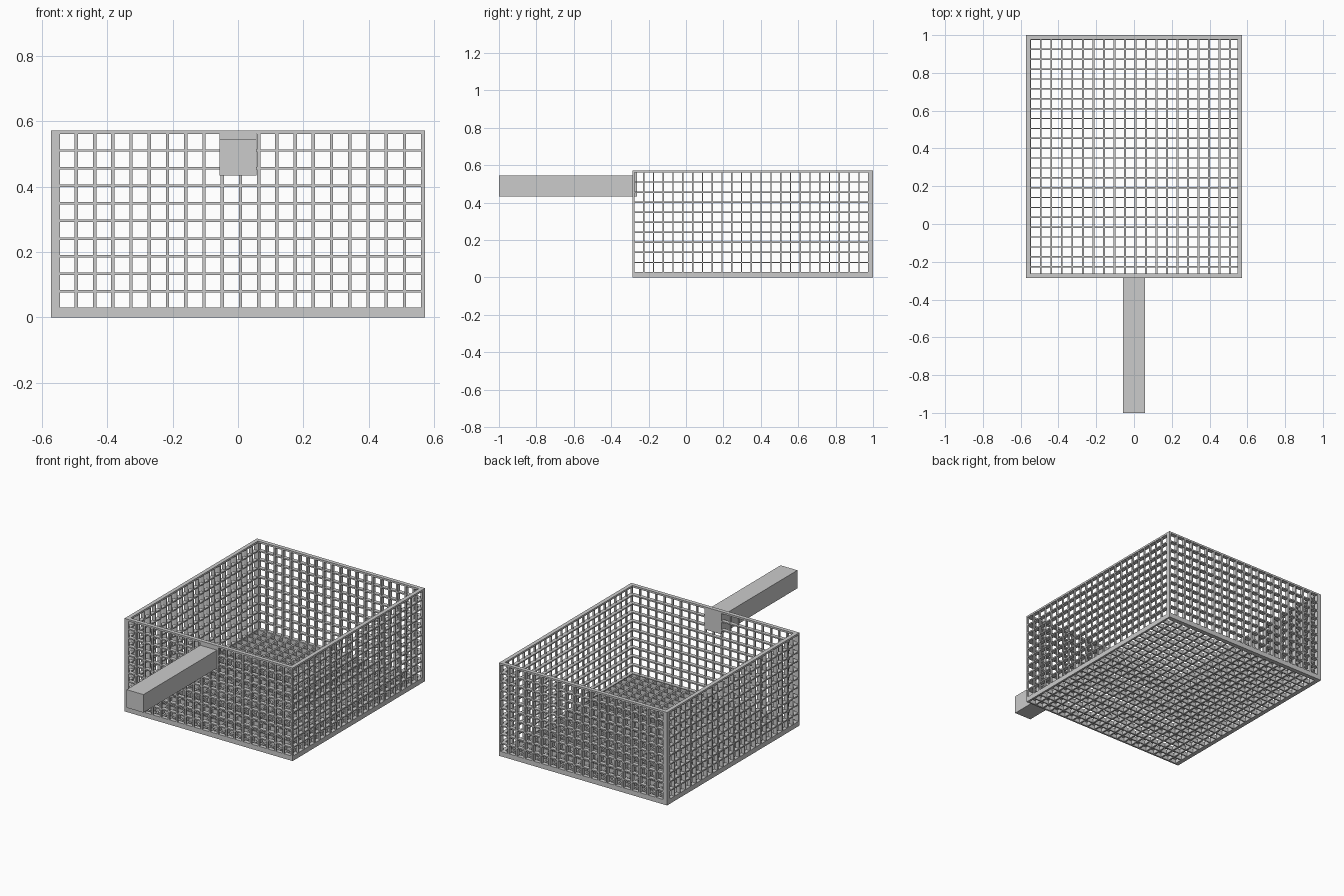
import bpy, bmesh

if "Cube" in bpy.data.objects:
    bpy.data.objects.remove(bpy.data.objects["Cube"])

# Overall sizes
X0, X1 = -0.5714, 0.5714
Y0, Y1 = -0.2857, 1.0
Z0, Z1 = 0.0, 0.5714
T = 0.0245                     # wall thickness
HW, HZ0, HZ1 = 0.0571, 0.433, 0.544   # handle half width, bottom, top


def slots(start, pitch, size, count):
    return [(start + i * pitch, start + i * pitch + size) for i in range(count)]


SX = slots(-0.5445, 0.0557, 0.0456, 20)
SY = slots(-0.2750, 0.0523, 0.0456, 24)
SZ = slots(0.0297, 0.0538, 0.0462, 10)


def in_slot(v, s):
    return any(a < v < b for a, b in s)


def grid_lines(lo, hi, s, extra):
    vals = [lo, hi, *extra]
    for a, b in s:
        vals += [a, b]
    return sorted({round(v, 5) for v in vals})


LX = grid_lines(X0, X1, SX, [X0 + T, X1 - T, -HW, HW])
LY = grid_lines(Y0, Y1, SY, [Y0 + T, Y1 - T])
LZ = grid_lines(Z0, Z1, SZ, [T, HZ0])


def centres(lines, s):
    mids = [(a + b) / 2 for a, b in zip(lines, lines[1:])]
    return [(m, in_slot(m, s)) for m in mids]


CX, CY, CZ = centres(LX, SX), centres(LY, SY), centres(LZ, SZ)


def solid(i, j, k):
    """Open box pierced by square slots along all three axes."""
    if not (0 <= i < len(CX) and 0 <= j < len(CY) and 0 <= k < len(CZ)):
        return False
    (x, hx), (y, hy), (z, hz) = CX[i], CY[j], CZ[k]
    # solid mounting pad where the handle meets the front wall
    if abs(x) < HW and y < Y0 + T and z > HZ0:
        return True
    floor = z < T
    wall = x < X0 + T or x > X1 - T or y < Y0 + T or y > Y1 - T
    if not (floor or wall):
        return False
    if (hx and hz) or (hy and hz):
        return False
    return not (floor and hx and hy)


# Mesh basket: skin the boundary between solid and empty cells
bm = bmesh.new()
cache = {}


def vert(i, j, k):
    if (i, j, k) not in cache:
        cache[i, j, k] = bm.verts.new((LX[i], LY[j], LZ[k]))
    return cache[i, j, k]


SIDES = {
    (1, 0, 0): [(1, 0, 0), (1, 1, 0), (1, 1, 1), (1, 0, 1)],
    (-1, 0, 0): [(0, 0, 0), (0, 0, 1), (0, 1, 1), (0, 1, 0)],
    (0, 1, 0): [(0, 1, 0), (0, 1, 1), (1, 1, 1), (1, 1, 0)],
    (0, -1, 0): [(0, 0, 0), (1, 0, 0), (1, 0, 1), (0, 0, 1)],
    (0, 0, 1): [(0, 0, 1), (1, 0, 1), (1, 1, 1), (0, 1, 1)],
    (0, 0, -1): [(0, 0, 0), (0, 1, 0), (1, 1, 0), (1, 0, 0)],
}
cells = {(i, j, k) for i in range(len(CX)) for j in range(len(CY))
         for k in range(len(CZ)) if solid(i, j, k)}
for i, j, k in cells:
    for (a, b, c), quad in SIDES.items():
        if (i + a, j + b, k + c) not in cells:
            bm.faces.new([vert(i + p, j + q, k + r) for p, q, r in quad])
mesh = bpy.data.meshes.new("mesh_basket")
bm.to_mesh(mesh)
bm.free()
bpy.context.collection.objects.link(bpy.data.objects.new("mesh_basket", mesh))

# Square bar handle
bpy.ops.mesh.primitive_cube_add(size=1, location=(0, (Y0 - 1) / 2, (HZ0 + HZ1) / 2))
handle = bpy.context.object
handle.name = "handle"
handle.scale = (2 * HW, Y0 + 1, HZ1 - HZ0)
